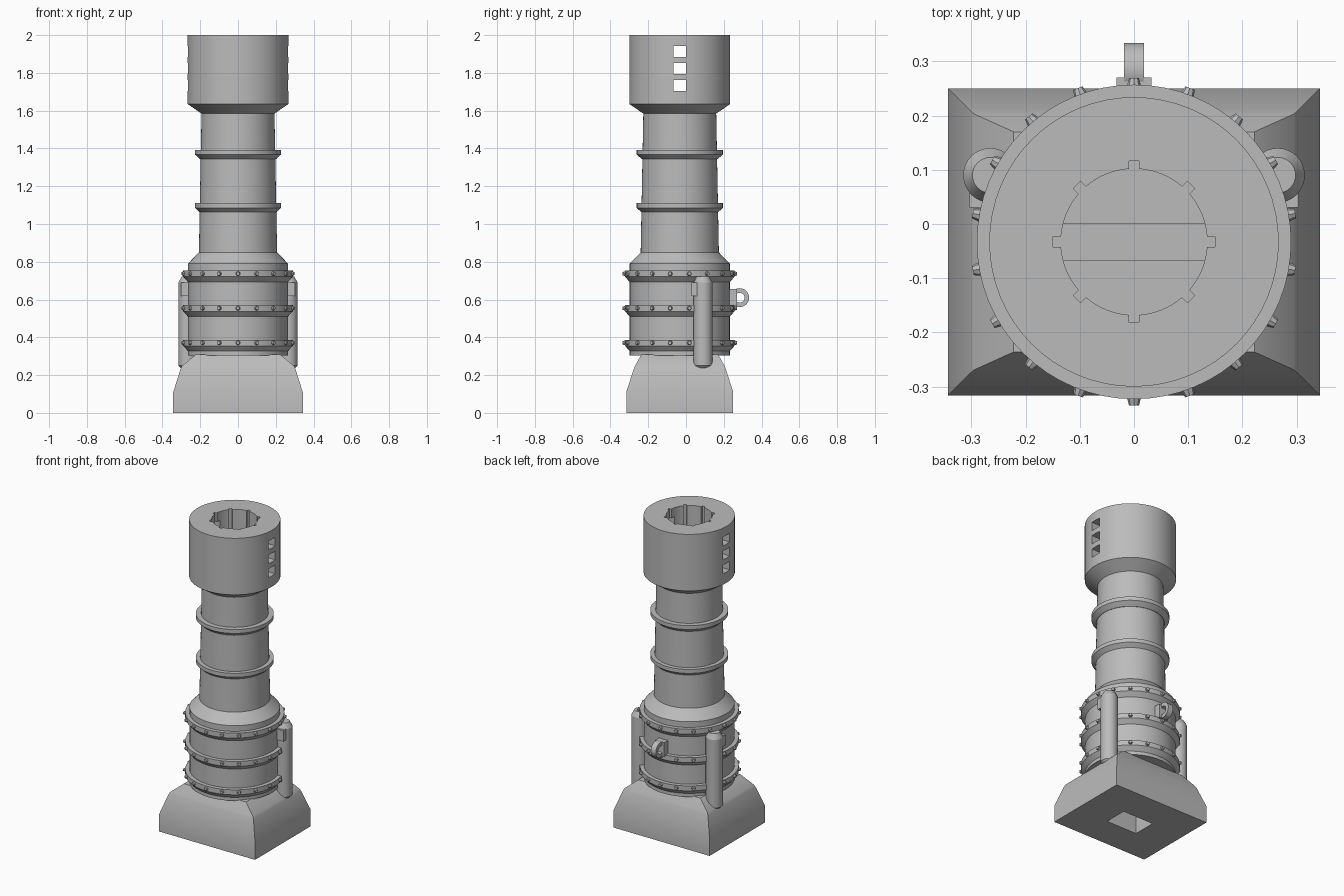
import bpy, bmesh
from math import cos, sin, pi, radians
from mathutils import Matrix, Vector

cube = bpy.data.objects.get("Cube")
if cube:
    bpy.data.objects.remove(cube)

CY = -0.033  # y of the column axis
metal = bpy.data.materials.new("grey_metal")
metal.use_nodes = True
GREY = (0.5, 0.5, 0.5, 1)
metal.diffuse_color = GREY
metal.node_tree.nodes["Principled BSDF"].inputs["Base Color"].default_value = GREY


def finish(bm, name, helper=False):
    bmesh.ops.recalc_face_normals(bm, faces=bm.faces)
    mesh = bpy.data.meshes.new(name)
    bm.to_mesh(mesh)
    bm.free()
    mesh.materials.append(metal)
    ob = bpy.data.objects.new(name, mesh)
    bpy.context.collection.objects.link(ob)
    ob.hide_render = helper
    return ob


def loft(bm, loops, closed=False):
    """Skin successive point loops; cap the ends unless closed."""
    rings = [[bm.verts.new(p) for p in loop] for loop in loops]
    pairs = list(zip(rings, rings[1:]))
    if closed:
        pairs.append((rings[-1], rings[0]))
    else:
        bm.faces.new(rings[0])
        bm.faces.new(rings[-1])
    n = len(rings[0])
    for a, b in pairs:
        for i in range(n):
            j = (i + 1) % n
            bm.faces.new((a[i], a[j], b[j], b[i]))


def lathe(name, profile, x=0, y=CY, segs=64, closed=False):
    bm = bmesh.new()
    loft(bm, [[(x + r * cos(2 * pi * i / segs), y + r * sin(2 * pi * i / segs), z)
               for i in range(segs)] for r, z in profile], closed)
    return finish(bm, name)


def box(name, low, high, helper=False):
    bm = bmesh.new()
    low, high = Vector(low), Vector(high)
    bmesh.ops.create_cube(bm, size=1, matrix=Matrix.Translation((low + high) / 2)
                          @ Matrix.Diagonal((*(high - low), 1)))
    return finish(bm, name, helper)


def cut(ob, cutters):
    """Subtract the cutters, bake the result and discard them."""
    for c in cutters:
        mod = ob.modifiers.new("cut", 'BOOLEAN')
        mod.operation = 'DIFFERENCE'
        mod.solver = 'EXACT'
        mod.object = c
    bpy.context.view_layer.update()
    deps = bpy.context.evaluated_depsgraph_get()
    mesh = bpy.data.meshes.new_from_object(ob.evaluated_get(deps))
    ob.modifiers.clear()
    ob.data = mesh
    for c in cutters:
        bpy.data.objects.remove(c)


# Plinth: stacked rectangles with a socket underneath
bm = bmesh.new()
levels = [(0.343, 0.283, 0), (0.343, 0.283, 0.11), (0.303, 0.243, 0.235),
          (0.295, 0.236, 0.25), (0.222, 0.203, 0.31)]
loft(bm, [[(sx * hx, CY + sy * hy, z) for sx, sy in ((-1, -1), (1, -1), (1, 1), (-1, 1))]
          for hx, hy, z in levels])
plinth = finish(bm, "plinth")
cut(plinth, [box("socket_cutter", (-0.11, CY - 0.08, -0.1), (0.11, CY + 0.07, 0.29), True)])

# Column: drum, shoulder and tapering shaft
lathe("drum_and_shaft", [(0.265, 0.305), (0.265, 0.79), (0.207, 0.85),
                         (0.193, 1.585), (0.193, 1.62)])

# Head with a notched bore and cross windows
head = lathe("head", [(0.193, 1.585), (0.267, 1.635), (0.267, 2.0)])
bore = []
for k in range(8):
    a = k * pi / 4
    w = 0.0095
    t = w / 0.135
    for u, v in ((0.1347, -w), (0.149, -w), (0.149, w), (0.1347, w)):
        bore.append((u * cos(a) - v * sin(a), u * sin(a) + v * cos(a)))
    for s in range(1, 8):
        b = a + t + (pi / 4 - 2 * t) * s / 8
        bore.append((0.135 * cos(b), 0.135 * sin(b)))
bm = bmesh.new()
loft(bm, [[(x, CY + y, z) for x, y in bore] for z in (1.715, 2.1)])
cutters = [finish(bm, "bore_cutter", True)]
for z in (1.705, 1.795, 1.885):
    cutters.append(box("window_cutter", (-0.4, CY - 0.034, z), (0.4, CY + 0.034, z + 0.057), True))
cut(head, cutters)

# Shaft collars
for i, z in enumerate((1.11, 1.393)):
    lathe(f"shaft_collar_{i + 1}", [(0.19, z), (0.228, z), (0.228, z - 0.025),
                                    (0.2, z - 0.05), (0.19, z - 0.05)], closed=True)

# Drum flanges with studs
for i, z in enumerate((0.387, 0.57, 0.753)):
    lathe(f"drum_flange_{i + 1}", [(0.25, z), (0.29, z), (0.29, z - 0.032),
                                   (0.265, z - 0.06), (0.25, z - 0.06)], closed=True)
    bm = bmesh.new()
    for k in range(18):
        m = (Matrix.Translation((0, CY, z - 0.016))
             @ Matrix.Rotation(radians(90 + 20 * k), 4, 'Z')
             @ Matrix.Translation((0.291, 0, 0)) @ Matrix.Rotation(pi / 2, 4, 'Y'))
        bmesh.ops.create_cone(bm, cap_ends=True, segments=8, radius1=0.015,
                              radius2=0.009, depth=0.022, matrix=m)
    finish(bm, f"flange_studs_{i + 1}")

# Side pipes and their brackets
for side, s in (("left", 1), ("right", -1)):
    lathe(f"{side}_pipe", [(0.035, 0.235), (0.05, 0.25), (0.05, 0.69), (0.033, 0.722)],
          x=s * 0.265, y=0.09, segs=32)
    xs = sorted((s * 0.23, s * 0.303))
    box(f"{side}_bracket", (xs[0], 0.03, 0.62), (xs[1], 0.09, 0.69))

# Lifting eye at the back
box("eye_plate", (-0.032, 0.2, 0.565), (0.032, 0.27, 0.655))
bm = bmesh.new()
loft(bm, [[(x, 0.284 + r * cos(2 * pi * i / 32), 0.61 + r * sin(2 * pi * i / 32))
           for i in range(32)]
          for r, x in ((0.05, -0.018), (0.05, 0.018), (0.026, 0.018), (0.026, -0.018))], True)
finish(bm, "lifting_eye")

# Smooth the round surfaces, keep edges crisp
bpy.ops.object.select_all(action='DESELECT')
for ob in bpy.context.collection.objects:
    if ob.type == 'MESH' and metal.name in ob.data.materials:
        ob.select_set(True)
        bpy.context.view_layer.objects.active = ob
bpy.ops.object.shade_smooth_by_angle(angle=radians(25))
